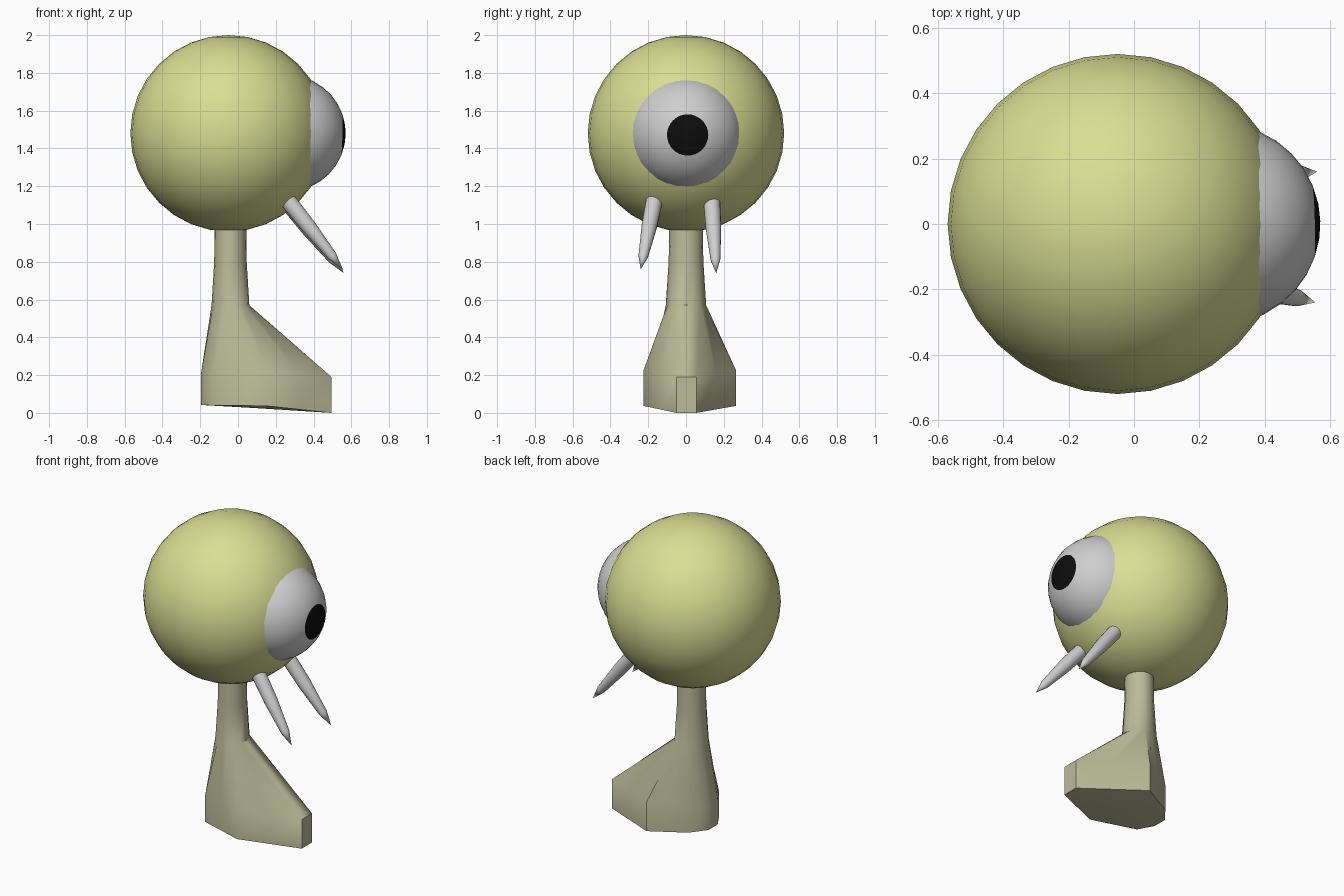
import bpy, math
from mathutils import Vector, Matrix

if "Cube" in bpy.data.objects:
    bpy.data.objects.remove(bpy.data.objects["Cube"])


def material(name, rgb):
    m = bpy.data.materials.new(name)
    m.diffuse_color = (*rgb, 1)
    m.use_nodes = True
    m.node_tree.nodes["Principled BSDF"].inputs["Base Color"].default_value = m.diffuse_color
    return m


HEAD = material("yellow green", (0.69, 0.73, 0.29))
LEG = material("olive", (0.50, 0.50, 0.32))
PALE = material("pale grey", (0.62, 0.62, 0.62))
BLACK = material("black", (0.004, 0.004, 0.004))


def finish(obj, mats, angle):
    for m in mats:
        obj.data.materials.append(m)
    bpy.ops.object.select_all(action='DESELECT')
    obj.select_set(True)
    bpy.context.view_layer.objects.active = obj
    bpy.ops.object.shade_smooth_by_angle(angle=math.radians(angle))
    return obj


def loft(name, rings, mats, angle, start=None, end=None):
    """Skin equal-length rings; optional start and end points close the ends."""
    n = len(rings[0])
    verts = [Vector(p) for ring in rings for p in ring]
    faces = []
    for i in range(len(rings) - 1):
        for k in range(n):
            a, b = i * n + k, i * n + (k + 1) % n
            faces.append((a, b, b + n, a + n))
    last = (len(rings) - 1) * n
    if start is not None:
        verts.append(Vector(start))
        faces += [((k + 1) % n, k, len(verts) - 1) for k in range(n)]
    if end is not None:
        verts.append(Vector(end))
        faces += [(last + k, last + (k + 1) % n, len(verts) - 1) for k in range(n)]
    me = bpy.data.meshes.new(name)
    me.from_pydata(verts, [], faces)
    obj = bpy.data.objects.new(name, me)
    bpy.context.collection.objects.link(obj)
    return finish(obj, mats, angle)


def lathe(name, profile, origin, direction, sides, mats, angle, tip):
    """Revolve (distance, radius) pairs around an axis, closing at both ends."""
    rot = Vector(direction).to_track_quat('Z', 'Y').to_matrix().to_4x4()
    mat = Matrix.Translation(origin) @ rot
    rings = [[mat @ Vector((r * math.cos(t), r * math.sin(t), d))
              for t in (2 * math.pi * k / sides for k in range(sides))]
             for d, r in profile]
    return loft(name, rings, mats, angle,
                mat @ Vector((0, 0, profile[0][0])), mat @ Vector((0, 0, tip)))


# Round head
bpy.ops.mesh.primitive_uv_sphere_add(segments=32, ring_count=16, radius=0.52,
                                     location=(-0.05, 0, 1.48))
head = bpy.context.object
head.name = "head"
finish(head, [HEAD], 60)

# Bulging eye with a black pupil cap at its pole
R, CX = 0.308, 0.262
caps = [math.radians(a) for a in (90, 78, 66, 54, 43, 32, 20.8, 10)]
eye = lathe("eye", [(R * math.cos(a), R * math.sin(a)) for a in caps],
            (CX, 0, 1.48), (1, 0.03, -0.03), 32, [PALE, BLACK], 60, R)
centre, axis = Vector((CX, 0, 1.48)), Vector((1, 0.03, -0.03)).normalized()
for p in eye.data.polygons:
    if (p.center - centre).normalized().dot(axis) > math.cos(math.radians(20.5)):
        p.material_index = 1

# Two tusks
for name, base, tip in (("near_tusk", (0.275, -0.17, 1.11), (0.555, -0.24, 0.76)),
                        ("far_tusk", (0.275, 0.138, 1.10), (0.56, 0.16, 0.74))):
    axis = Vector(tip) - Vector(base)
    n = axis.length
    lathe(name, [(-0.06, 0.044), (0.0, 0.044), (0.35 * n, 0.041), (0.8 * n, 0.026)],
          base, axis, 16, [PALE], 50, n)

# Leg: round neck flaring into a wedge-shaped foot with a blunt toe
foot = [(0.495, 0.055, 0.0, 0.19), (0.10, 0.265, 0.037, 0.225),
        (-0.12, 0.145, 0.04, 0.21), (-0.197, 0.05, 0.042, 0.20),
        (-0.197, -0.045, 0.042, 0.20), (-0.14, -0.14, 0.04, 0.21),
        (0.15, -0.225, 0.037, 0.225), (0.495, -0.05, 0.0, 0.19)]
outline = []
for k, p in enumerate(foot):
    q = foot[(k + 1) % 8]
    outline += [p, tuple((a + b) / 2 for a, b in zip(p, q))]


def neck_ring(cx, rx, ry, z):
    return [(cx + rx * math.cos(t), ry * math.sin(t), z)
            for t in (math.radians(22.5 * (k + 1)) for k in range(16))]


loft("leg_and_foot",
     [[(x, y, lo) for x, y, lo, hi in outline],
      [(x, y, hi) for x, y, lo, hi in outline],
      neck_ring(-0.04, 0.10, 0.107, 0.57),
      neck_ring(-0.04, 0.086, 0.092, 0.80),
      neck_ring(-0.04, 0.084, 0.088, 1.0)],
     [LEG], 45, start=(0.1, 0.01, 0.025), end=(-0.04, 0, 1.0))
